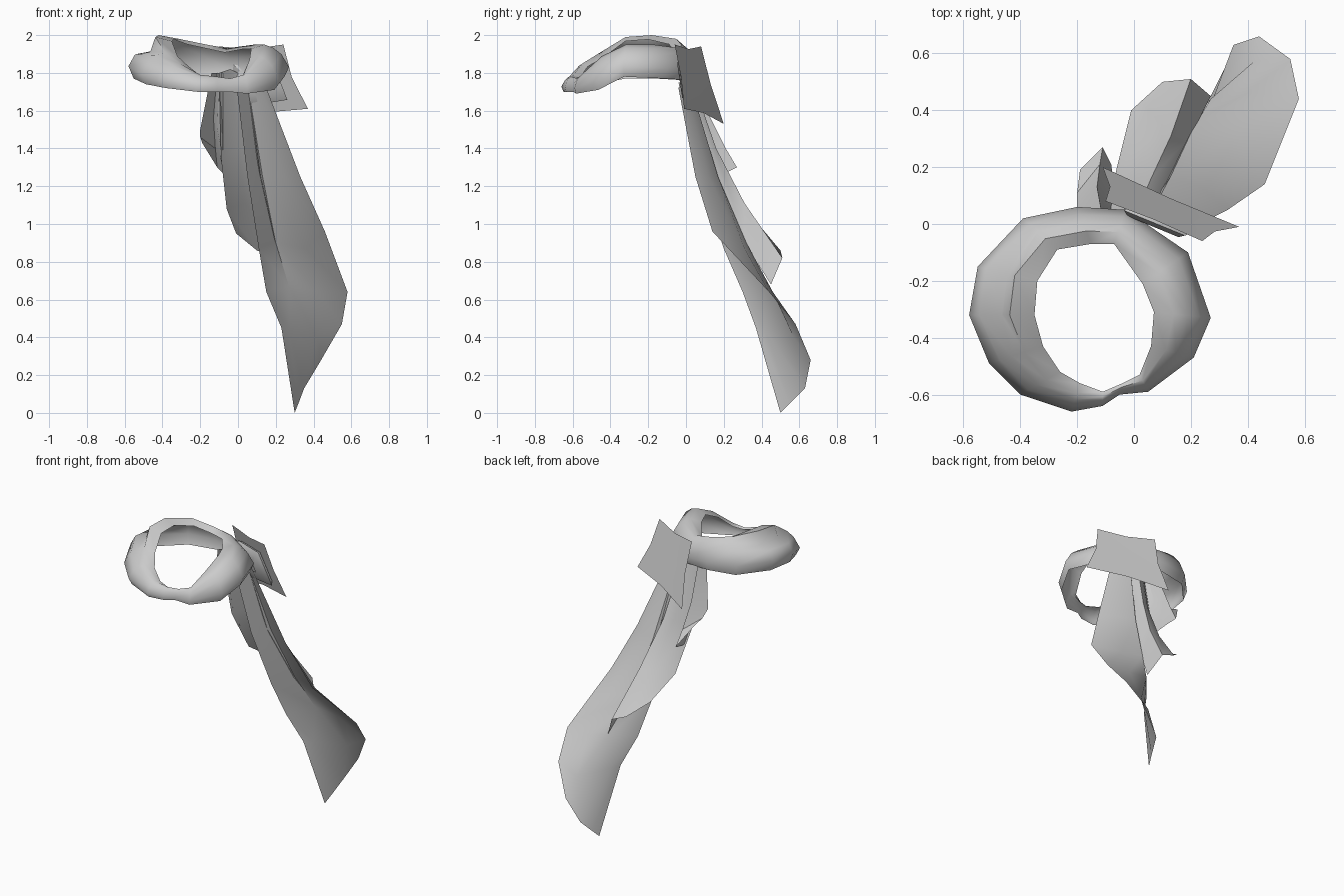
import bpy
import bmesh
from mathutils import Vector

# Remove only the default cube
default_cube = bpy.data.objects.get("Cube")
if default_cube:
    bpy.data.objects.remove(default_cube, do_unlink=True)

# Single cloth colour
cloth = bpy.data.materials.new("light grey cloth")
cloth.use_nodes = True
grey = (.6, .6, .6, 1)
cloth.diffuse_color = grey
cloth.node_tree.nodes["Principled BSDF"].inputs["Base Color"].default_value = grey


def sheet(name, columns, closed=False, angle=.8):
    """Skin a sheet of cloth across neighbouring columns of points."""
    bm = bmesh.new()
    grid = [[bm.verts.new(point) for point in column] for column in columns]
    pairs = list(zip(grid, grid[1:]))
    if closed:
        pairs.append((grid[-1], grid[0]))
    for left, right in pairs:
        for row in range(len(left) - 1):
            bm.faces.new((left[row], left[row + 1], right[row + 1], right[row]))
    bmesh.ops.recalc_face_normals(bm, faces=bm.faces)
    mesh = bpy.data.meshes.new(name)
    bm.to_mesh(mesh)
    bm.free()
    mesh.materials.append(cloth)
    obj = bpy.data.objects.new(name, mesh)
    bpy.context.collection.objects.link(obj)
    bpy.ops.object.select_all(action="DESELECT")
    obj.select_set(True)
    bpy.context.view_layer.objects.active = obj
    bpy.ops.object.shade_smooth_by_angle(angle=angle)
    return obj


# Neck loop: outer x, y, inner x, y, bottom and top height of each station
stations = [
    (.27, -.33, .07, -.31, 1.78, 1.95),
    (.19, -.1, .03, -.21, 1.77, 1.95),
    (-.03, .05, -.07, -.07, 1.76, 1.93),
    (-.2, .06, -.15, -.07, 1.76, 1.95),
    (-.39, .02, -.27, -.09, 1.76, 1.98),
    (-.55, -.15, -.34, -.2, 1.77, 2),
    (-.58, -.32, -.35, -.32, 1.77, 1.99),
    (-.51, -.49, -.32, -.43, 1.74, 1.91),
    (-.4, -.6, -.26, -.52, 1.72, 1.85),
    (-.22, -.66, -.19, -.56, 1.7, 1.79),
    (-.11, -.64, -.11, -.59, 1.7, 1.78),
    (-.05, -.6, -.04, -.56, 1.7, 1.77),
    (.05, -.59, .02, -.53, 1.69, 1.79),
    (.21, -.47, .06, -.43, 1.71, 1.89),
]

# Band sections as inward and upward fractions: plain roll, and raised lip
plain_roll = [(.12, 0), (0, .3), (.2, .7), (.42, .9), (.65, 1), (1, .87)]
raised_lip = [(.12, 0), (0, .3), (.15, .58), (.5, .64), (.62, 1), (1, .9)]


def band_profile(ox, oy, ix, iy, low, high):
    """Rolled band section running from the lower hem to the inner lip."""
    outer, inner = Vector((ox, oy, low)), Vector((ix, iy, low))
    section = raised_lip if ox < -.52 else plain_roll
    return [outer.lerp(inner, inward) + Vector((0, 0, (high - low) * rise))
            for inward, rise in section]


sheet("neck_loop", [band_profile(*s) for s in stations], closed=True, angle=1)

# Knot cover: a slanted square of cloth with drawn-in edges
top_right, top_left = Vector((-.1, .08, 1.94)), Vector((.24, -.06, 1.95))
low_right, low_left = Vector((-.11, .2, 1.53)), Vector((.37, -.01, 1.61))
centre = (top_right + top_left + low_right + low_left) / 4


def drawn_in(a, b):
    return a.lerp(b, .5).lerp(centre, .1)


cover = [
    [top_right, drawn_in(top_right, low_right), low_right],
    [drawn_in(top_right, top_left), centre, drawn_in(low_right, low_left)],
    [top_left, drawn_in(top_left, low_left), low_left],
]
sheet("knot_cover", cover)

# Knot pad: small rolled fold lying between the loop and the cover
inward = (low_left - top_left).cross(top_right - top_left).normalized()
if inward.y > 0:
    inward.negate()


def pad_ring(scale, depth):
    corners = (top_right, top_left, low_left, low_right)
    return [centre.lerp(c, scale) + inward * depth for c in corners]


pad = [pad_ring(*step) for step in ((.55, .005), (.63, .025), (.52, .045), (.2, .05))]
pad = [ring + ring[:1] for ring in pad]
sheet("knot_pad", pad, angle=1.2)

# Pleated short tails: each column runs from the knot down to the hem
small_pleats = [
    [(-.14, -.02, 1.8), (-.2, .05, 1.5), (-.2, .11, 1.46), (-.19, .19, 1.43)],
    [(-.11, .02, 1.8), (-.13, .13, 1.56), (-.12, .21, 1.4), (-.11, .27, 1.3)],
    [(-.1, -.03, 1.8), (-.11, .07, 1.5), (-.1, .14, 1.38), (-.08, .21, 1.27)],
    [(-.08, -.03, 1.8), (-.08, .03, 1.5), (-.08, .07, 1.35), (-.07, .12, 1.25)],
]
middle_pleats = [
    [(-.1, -.04, 1.8), (-.09, .06, 1.35), (-.06, .2, 1.08), (-.01, .4, .95)],
    [(-.04, 0, 1.82), (0, .13, 1.4), (.04, .29, 1.11), (.1, .5, .86)],
    [(0, .02, 1.8), (.06, .16, 1.4), (.13, .31, 1.11), (.2, .51, .82)],
    [(.05, .02, 1.75), (.12, .15, 1.25), (.2, .31, .9), (.27, .45, .68)],
]
sheet("short_tail", small_pleats, angle=.6)
sheet("middle_tail", middle_pleats, angle=.6)

# Long tail: broad sheet whose crease runs out into the lower edge
long_columns = [
    [(-.01, -.04, 1.75), (.05, .07, 1.25), (.11, .2, .87),
     (.15, .3, .64), (.23, .37, .45), (.3, .5, 0)],
    [(.05, .02, 1.75), (.13, .17, 1.25), (.2, .32, .9),
     (.27, .44, .67), (.27, .42, .44), (.32, .55, .05)],
    [(.1, -.01, 1.75), (.25, .12, 1.25), (.36, .31, .87),
     (.42, .46, .64), (.42, .57, .4), (.35, .63, .13)],
    [(.15, -.04, 1.72), (.33, .05, 1.25), (.46, .14, .96),
     (.58, .44, .64), (.55, .58, .47), (.44, .66, .28)],
]
sheet("long_tail", long_columns)
